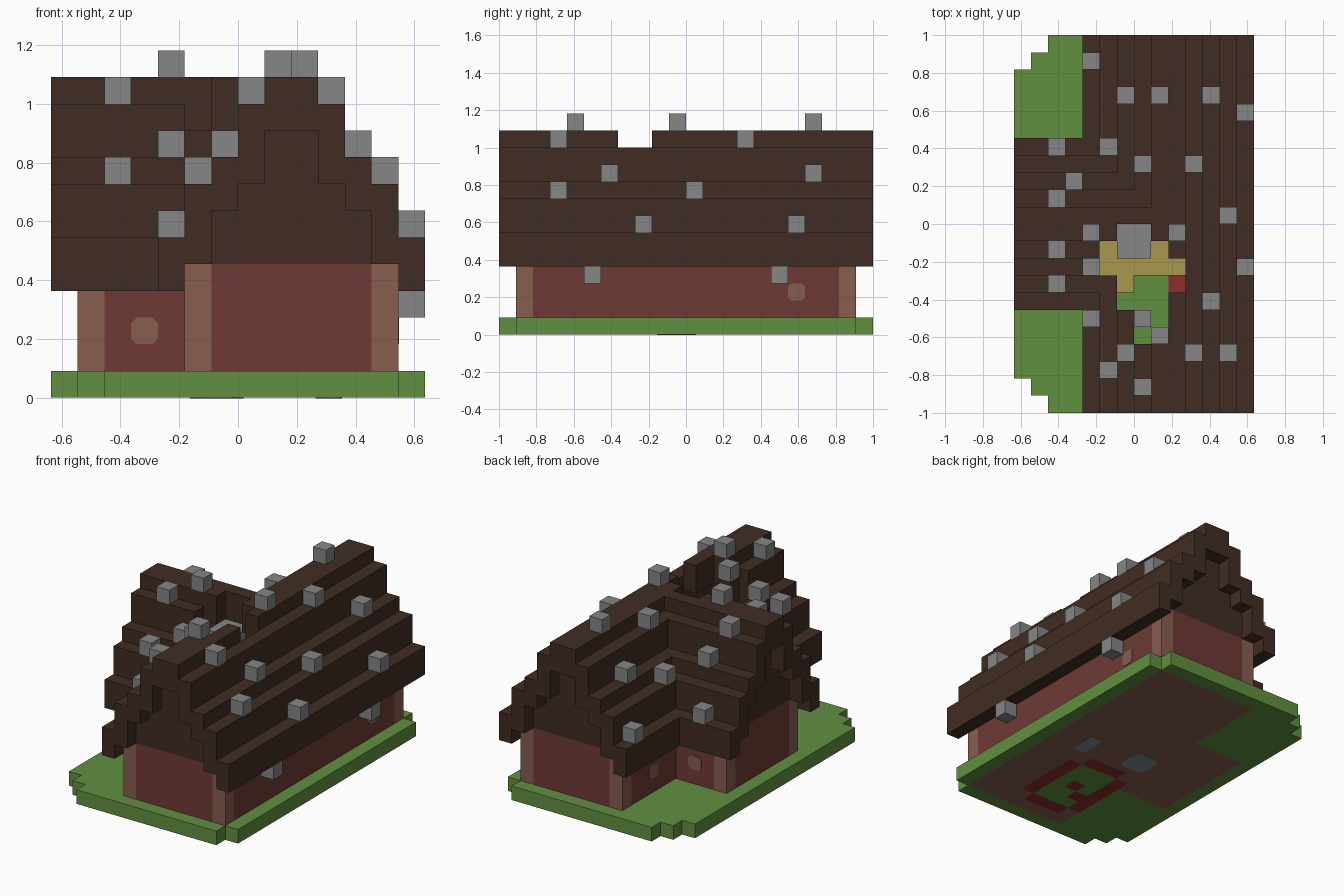
import bpy
import bmesh
from mathutils import Vector

cube = bpy.data.objects.get("Cube")
if cube:
    bpy.data.objects.remove(cube, do_unlink=True)

U = 2 / 22                      # edge of one block
NX, NY = 14, 22                 # blocks across and along


def material(name, *rgb):
    lin = [((c / 255 + 0.055) / 1.055) ** 2.4 for c in rgb] + [1]
    m = bpy.data.materials.new(name)
    m.use_nodes = True
    m.diffuse_color = lin
    m.node_tree.nodes["Principled BSDF"].inputs["Base Color"].default_value = lin
    return m


BROWN = material("dark brown wood", 64, 44, 35)
WALL = material("brick red", 110, 58, 53)
TAN = material("tan", 135, 93, 79)
GREEN = material("grass green", 97, 144, 65)
GREY = material("stone grey", 134, 134, 134)
YELLOW = material("straw yellow", 170, 152, 76)
RED = material("carpet red", 142, 43, 46)
SLATE = material("slate grey", 130, 138, 145)


def point(i, j, k):
    return Vector(((i - NX / 2) * U, (j - NY / 2) * U, k * U))


def finish(name, bm, mat):
    mesh = bpy.data.meshes.new(name)
    bm.to_mesh(mesh)
    bm.free()
    mesh.materials.append(mat)
    ob = bpy.data.objects.new(name, mesh)
    bpy.context.collection.objects.link(ob)
    return ob


def blocks(name, cells, mat):
    """Skin a set of grid cells with their outer faces only."""
    cells = set(cells)
    bm = bmesh.new()
    for c in cells:
        for axis in range(3):
            for side in (0, 1):
                n = list(c)
                n[axis] += 2 * side - 1
                if tuple(n) in cells:
                    continue
                ring = []
                for s, t in ((0, 0), (1, 0), (1, 1), (0, 1)):
                    p = list(c)
                    p[axis] += side
                    p[(axis + 1) % 3] += s
                    p[(axis + 2) % 3] += t
                    ring.append(bm.verts.new(point(*p)))
                bm.faces.new(ring if side else ring[::-1])
    bmesh.ops.remove_doubles(bm, verts=bm.verts, dist=U / 100)
    return finish(name, bm, mat)


def box(i0, i1, j0, j1, k0, k1):
    return {(i, j, k) for i in range(i0, i1) for j in range(j0, j1)
            for k in range(k0, k1)}


def plate(name, centre, normal, w, h, mat):
    """Thin panel with clipped corners, lying on a surface."""
    n = Vector(normal)
    up = Vector((0, 0, 1)) if abs(n.z) < 0.5 else Vector((0, 1, 0))
    side = up.cross(n)
    c = min(w, h) * 0.2
    a, b = w / 2, h / 2
    outline = [(a, b - c), (a - c, b), (c - a, b), (-a, b - c),
               (-a, c - b), (c - a, -b), (a - c, -b), (a, c - b)]
    bm = bmesh.new()
    base = bm.faces.new([bm.verts.new(centre + side * s + up * t) for s, t in outline])
    ext = bmesh.ops.extrude_face_region(bm, geom=[base])["geom"]
    bmesh.ops.translate(bm, vec=n * 0.003,
                        verts=[v for v in ext if isinstance(v, bmesh.types.BMVert)])
    bmesh.ops.recalc_face_normals(bm, faces=bm.faces)
    return finish(name, bm, mat)


# Lawn with stepped corners, and the floor let into it
lawn = set()
for j in range(NY):
    edge = min(j, NY - 1 - j)
    lawn |= box(max(0, 2 - edge), NX - (edge == 0), j, j + 1, 0, 1)
floor = box(5, 13, 1, 21, 0, 1) | box(1, 5, 7, 15, 0, 1)
rug = box(5, 10, 3, 8, 0, 1) | box(6, 9, 2, 9, 0, 1)
crater = box(6, 9, 3, 8, 0, 1) - {(7, 5, 0), (6, 4, 0)}
blocks("lawn", lawn - floor, GREEN)
blocks("floor", floor - rug, TAN)
blocks("rug", rug - crater, RED)
blocks("grass_in_floor", crater, GREEN)
blocks("straw_floor", box(5, 12, 8, 14, 1, 2) | {(6, 7, 1)}, YELLOW)

# Walls and corner posts
main_ring = box(5, 13, 1, 21, 1, 5) - box(6, 12, 2, 20, 1, 5) - box(5, 6, 8, 14, 1, 5)
wing_ring = box(1, 5, 7, 15, 1, 5) - box(2, 5, 8, 14, 1, 5)
corners = [(5, 1), (12, 1), (5, 20), (12, 20), (1, 7), (1, 14)]
posts = set()
for i, j in corners:
    posts |= box(i, i + 1, j, j + 1, 1, 5)
blocks("walls", (main_ring | wing_ring) - posts, WALL)
blocks("corner_posts", posts, TAN)

# Stepped roofs: underside and top of each step from the eave to the ridge
STEPS = [(4, 6), (5, 8), (7, 9), (8, 11), (10, 12)]


def step(n):
    return STEPS[min(n, 9 - n)] if 0 <= n <= 9 else (0, 0)


def roof_column(i, j):
    main = step(i - 4)
    wing = step(j - 6) if i < 9 else (0, 0)
    return max(main, wing, key=lambda s: s[1])


hole_rows = {4: (7, 8), 5: (8, 9), 6: (6, 9), 7: (6, 10), 8: (5, 10), 9: (5, 9), 10: (6, 8)}
roof = set()
for i in range(NX):
    for j in range(NY):
        lo, hi = hole_rows.get(j, (0, 0))
        if not lo <= i < hi:
            roof |= box(i, i + 1, j, j + 1, *roof_column(i, j))
blocks("roof", roof, BROWN)

# Gable ends set back under the roof
gables = set()
for n in range(1, 9):
    top = step(n)[0]
    for j in (1, 20):
        gables |= box(n + 4, n + 5, j, j + 1, 5, top)
    gables |= box(1, 2, n + 6, n + 7, 5, top)
blocks("gables", gables, BROWN)

# Chimney rising inside the broken roof
blocks("chimney", box(6, 8, 9, 11, 1, 10), GREY)

# Loose stones on the roof, and two under the eave
stones = [(4, 20), (6, 18), (8, 18), (11, 18), (13, 17), (2, 15), (5, 15), (7, 14),
          (10, 14), (3, 13), (2, 12), (12, 11), (4, 10), (9, 10), (2, 9), (4, 8),
          (13, 8), (2, 7), (11, 6), (4, 5), (7, 5), (8, 4), (6, 3), (10, 3),
          (12, 3), (5, 2), (7, 1)]
blocks("roof_stones", {(i, j, roof_column(i, j)[1]) for i, j in stones}, GREY)
blocks("eave_stones", {(13, 5, 3), (13, 16, 3)}, GREY)

# Small windows
for name, pos, normal in (
        ("wing_front_window", (3.5, 7, 2.5), (0, -1, 0)),
        ("wing_back_window", (3.5, 15, 2.5), (0, 1, 0)),
        ("main_left_window", (13, 17.5, 2.5), (1, 0, 0)),
        ("main_right_window", (5, 17.5, 2.5), (-1, 0, 0))):
    plate(name, point(*pos), normal, U, U, TAN)

# Slate slabs under the floor
plate("large_floor_slab", point(6.2, 10.6, 0), (0, 0, -1), 2 * U, 2 * U, SLATE)
plate("small_floor_slab", point(10.4, 10.3, 0), (0, 0, -1), U, 2 * U, SLATE)
